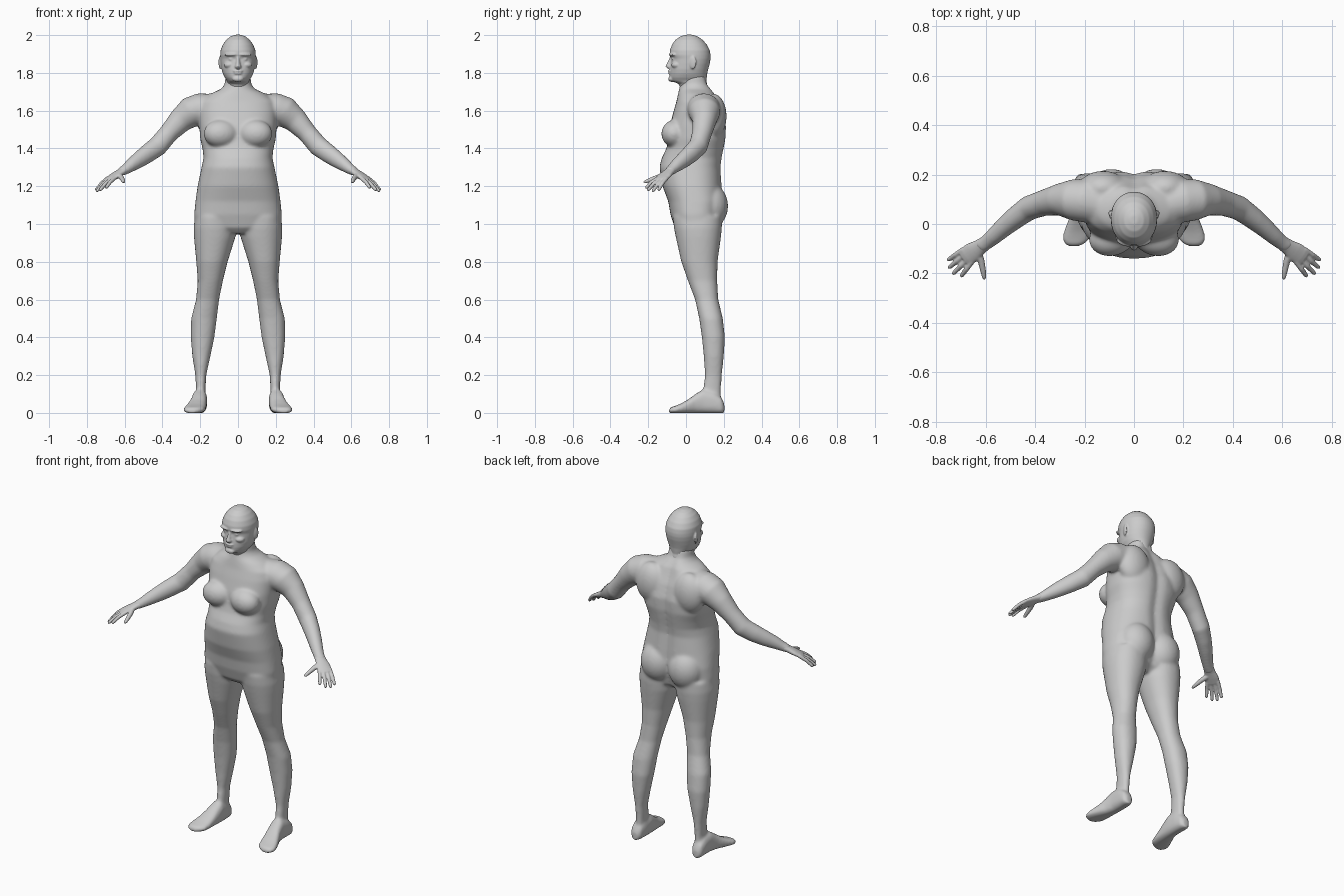
import bpy, bmesh, math
from mathutils import Vector as V

skin = bpy.data.materials.new("grey_skin")
skin.diffuse_color = (0.6, 0.6, 0.6, 1)


def loft(bm, rings, segs=40, groove=0.0):
    """Skin rings given as (centre, half axis u, half axis v, roundness)."""
    loops = []
    for c, u, v, p in rings:
        loop = []
        for i in range(segs):
            a = 2 * math.pi * i / segs
            ca, sa = math.cos(a), math.sin(a)
            q = c + u * math.copysign(abs(ca) ** p, ca) + v * math.copysign(abs(sa) ** p, sa)
            if groove and sa > 0:
                q.y -= groove * math.exp(-(q.x / 0.03) ** 2)
            loop.append(bm.verts.new(q))
        loops.append(loop)
    for a, b in zip(loops, loops[1:]):
        for i in range(segs):
            j = (i + 1) % segs
            bm.faces.new((a[i], a[j], b[j], b[i]))
    bm.faces.new(loops[0])
    bm.faces.new(loops[-1])


def slab(z, x0, x1, y0, y1, p=1.0):
    """Horizontal ring from its extents."""
    return (V(((x0 + x1) / 2, (y0 + y1) / 2, z)), V(((x1 - x0) / 2, 0, 0)), V((0, (y1 - y0) / 2, 0)), p)


def tube(bm, pts, wide=None, segs=20):
    """Tube through (x, y, z, ru, rv) points; wide fixes the ru direction."""
    rings = []
    for i, (x, y, z, ru, rv) in enumerate(pts):
        a, b = pts[max(i - 1, 0)], pts[min(i + 1, len(pts) - 1)]
        d = (V(b[:3]) - V(a[:3])).normalized()
        w = V(wide) if wide else d.cross(V((0, 0, 1)))
        w = (w - d * w.dot(d)).normalized()
        rings.append((V((x, y, z)), w * ru, d.cross(w) * rv, 1.0))
    loft(bm, rings, segs)


def ball(bm, c, r, tilt=0.0):
    res = bmesh.ops.create_uvsphere(bm, u_segments=28, v_segments=18, radius=1)
    ct, st = math.cos(tilt), math.sin(tilt)
    for v in res["verts"]:
        x, y, z = v.co.x * r[0], v.co.y * r[1], v.co.z * r[2]
        v.co = V((c[0] + x * ct - y * st, c[1] + x * st + y * ct, c[2] + z))


def both_sides(bm, build):
    """Add the part and its mirror image across x = 0."""
    half = bmesh.new()
    build(half)
    for _ in range(2):
        me = bpy.data.meshes.new("tmp")
        half.to_mesh(me)
        bm.from_mesh(me)
        bpy.data.meshes.remove(me)
        bmesh.ops.scale(half, vec=(-1, 1, 1), verts=half.verts)
    half.free()


def finish(name, bm, voxel, smooth):
    """Fuse the overlapping volumes into one soft surface."""
    bmesh.ops.recalc_face_normals(bm, faces=bm.faces)
    me = bpy.data.meshes.new(name)
    bm.to_mesh(me)
    bm.free()
    ob = bpy.data.objects.new(name, me)
    bpy.context.collection.objects.link(ob)
    me.materials.append(skin)
    r = ob.modifiers.new("fuse", "REMESH")
    r.mode, r.voxel_size, r.use_smooth_shade = "VOXEL", voxel, True
    s = ob.modifiers.new("soften", "SMOOTH")
    s.factor, s.iterations = 0.5, smooth


# ---- body: torso, arms, legs and feet
body = bmesh.new()
torso = [  # z, half width, front, back, roundness
    (1.79, .066, -.028, .11, 1), (1.74, .070, -.030, .122, 1), (1.715, .09, -.036, .14, 1),
    (1.69, .145, -.042, .157, 1), (1.65, .195, -.05, .172, .9), (1.60, .207, -.065, .194, .85),
    (1.52, .205, -.085, .215, .8), (1.45, .20, -.092, .212, .8), (1.40, .188, -.104, .203, .85),
    (1.35, .182, -.128, .193, .85), (1.30, .193, -.141, .186, .85), (1.20, .214, -.124, .192, .85),
    (1.12, .225, -.094, .195, .8), (1.05, .232, -.082, .185, .8), (.98, .228, -.06, .165, .85),
    (.95, .14, -.03, .13, 1)]
loft(body, [slab(z, -w, w, f, b, p) for z, w, f, b, p in torso], 64, 0.014)


def limbs(bm):
    ball(bm, (.088, -.055, 1.478), (.095, .074, .075), -.25)     # chest
    ball(bm, (.092, .125, 1.095), (.105, .098, .12))             # buttock
    ball(bm, (.125, .145, 1.57), (.10, .07, .12))                # shoulder blade
    tube(bm, [(.13, .08, 1.615, .08, .075), (.20, .095, 1.608, .088, .085),
              (.25, .098, 1.592, .083, .082), (.305, .098, 1.548, .064, .066),
              (.365, .085, 1.483, .053, .052), (.425, .065, 1.412, .050, .054),
              (.48, .025, 1.372, .045, .050), (.525, -.012, 1.340, .040, .044),
              (.565, -.048, 1.312, .035, .036), (.595, -.073, 1.290, .031, .028),
              (.625, -.094, 1.272, .030, .022)], segs=32)
    legs = [(1.04, .01, .228, -.07, .19), (.98, .008, .235, -.064, .19), (.93, .014, .233, -.054, .185),
            (.80, .055, .221, -.025, .167), (.70, .08, .213, .01, .165), (.60, .10, .222, .048, .171),
            (.50, .112, .248, .07, .195), (.40, .125, .25, .084, .206), (.30, .146, .242, .094, .20),
            (.20, .168, .226, .10, .19), (.12, .172, .222, .09, .185), (.06, .172, .224, .07, .185)]
    loft(bm, [slab(*s, .92) for s in legs])
    foot = [(.205, .203, .018, .05), (.205, .188, .034, .08), (.203, .15, .038, .11), (.203, .09, .04, .125),
            (.208, .05, .043, .10), (.218, .01, .05, .07), (.228, -.03, .056, .048),
            (.235, -.06, .056, .036), (.24, -.08, .042, .03), (.243, -.09, .025, .022)]
    loft(bm, [(V((x, y, h / 2 - .001)), V((w, 0, 0)), V((0, 0, h / 2 + .001)), .75) for x, y, w, h in foot])


both_sides(body, limbs)
finish("body", body, .0075, 14)

# ---- head: skull, face and ears
head = bmesh.new()
skull = [  # z, half width, front, back
    (2.002, .015, .0, .035), (1.993, .04, -.03, .062), (1.975, .062, -.056, .088), (1.95, .080, -.074, .11),
    (1.92, .092, -.085, .126), (1.895, .094, -.087, .13), (1.875, .093, -.078, .13), (1.85, .091, -.081, .126),
    (1.82, .087, -.085, .118), (1.795, .080, -.086, .112), (1.775, .070, -.085, .11), (1.758, .058, -.078, .108),
    (1.742, .056, -.04, .112), (1.70, .058, -.02, .11)]
loft(head, [slab(z, -w, w, f, b, .95) for z, w, f, b in skull], 48)
nose = [(1.885, .010, -.086), (1.865, .011, -.094), (1.845, .014, -.104), (1.834, .019, -.109),
        (1.826, .018, -.102), (1.822, .012, -.092)]
loft(head, [slab(z, -w, w, f, -.05) for z, w, f in nose], 20)
ball(head, (0, -.082, 1.81), (.027, .014, .007))       # upper lip
ball(head, (0, -.081, 1.797), (.023, .013, .007))      # lower lip
ball(head, (0, -.076, 1.768), (.03, .018, .016))       # chin


def face_side(bm):
    ball(bm, (.038, -.072, 1.897), (.036, .017, .009), .3)     # brow
    ball(bm, (.035, -.062, 1.872), (.016, .014, .009), .25)    # eye
    ball(bm, (.048, -.052, 1.842), (.028, .025, .018), .5)     # cheek
    ball(bm, (.093, .035, 1.855), (.008, .021, .035), -.35)    # ear


both_sides(head, face_side)
finish("head", head, .0045, 3)

# ---- hands
hands = bmesh.new()


def hand(bm):
    w = V((-.6, -.8, 0))
    tube(bm, [(.60, -.077, 1.287, .029, .023), (.625, -.094, 1.272, .032, .019),
              (.65, -.112, 1.256, .040, .017), (.676, -.13, 1.24, .041, .014),
              (.69, -.14, 1.232, .034, .010)], wide=w)
    tips = [(.70, -.213, 1.19), (.733, -.203, 1.178), (.75, -.178, 1.172), (.754, -.147, 1.178)]
    for off, tip in zip((.030, .010, -.010, -.030), tips):
        a, b = V((.672, -.127, 1.242)) + w * off, V(tip)
        m = a.lerp(b, .5) + V((0, 0, .006))
        e = a.lerp(b, .93)
        tube(bm, [(*a, .011, .011), (*m, .0105, .0105), (*e, .009, .009), (*b, .005, .005)], segs=12)
    tube(bm, [(.635, -.105, 1.264, .017, .016), (.618, -.15, 1.247, .014, .014),
              (.610, -.19, 1.233, .0115, .0115), (.606, -.215, 1.224, .009, .009),
              (.605, -.224, 1.221, .005, .005)], segs=12)


both_sides(hands, hand)
finish("hands", hands, .004, 3)
